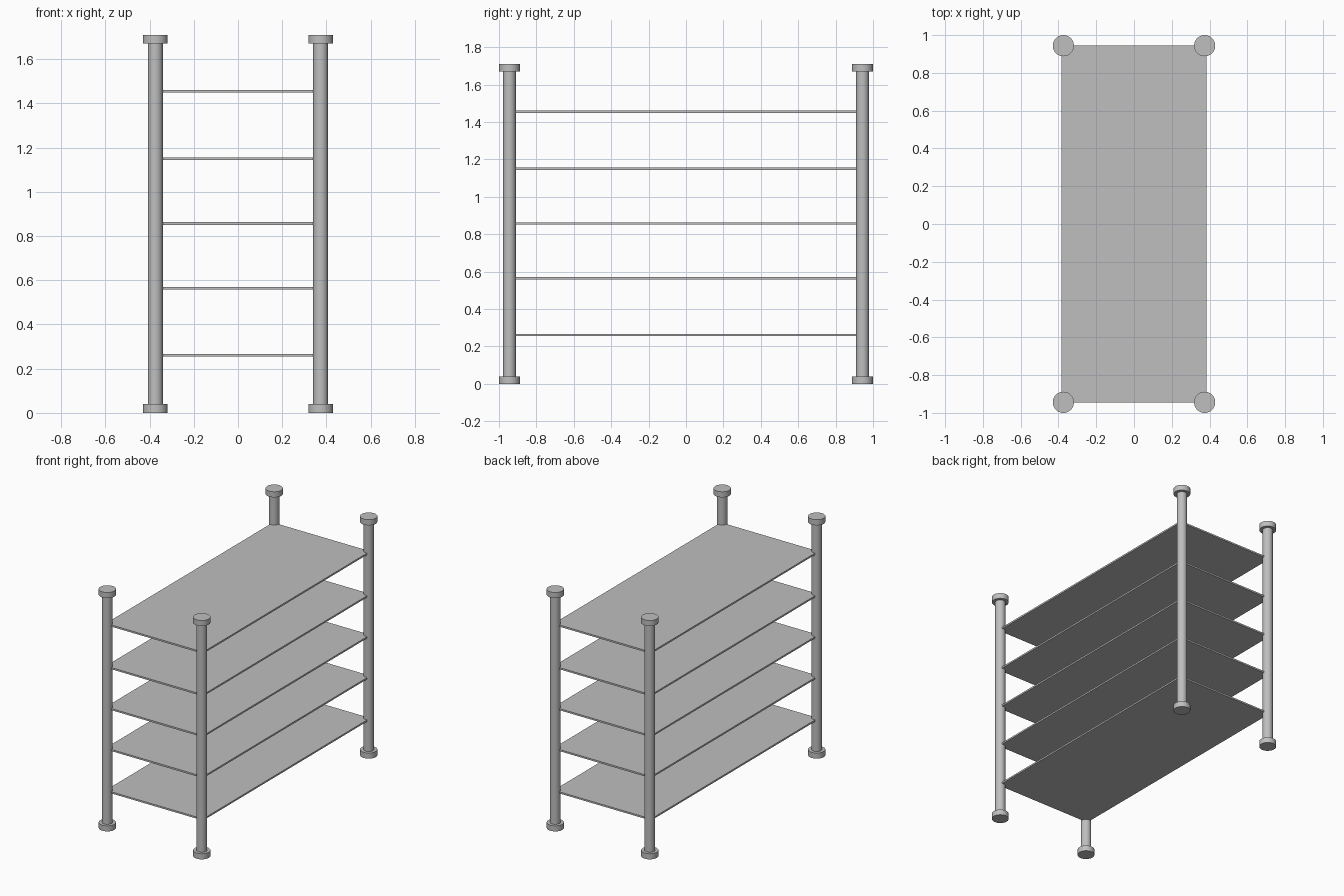
import bpy
import bmesh
from math import radians
from mathutils import Matrix

if "Cube" in bpy.data.objects:
    bpy.data.objects.remove(bpy.data.objects["Cube"], do_unlink=True)

HEIGHT, CAP_HEIGHT = 1.71, 0.04
POST_X, POST_Y = 0.374, 0.944
POST_RADIUS, CAP_RADIUS = 0.034, 0.056
SHELF_SIZE = (0.77, 1.89, 0.012)
SHELF_HEIGHTS = (0.261, 0.564, 0.857, 1.15, 1.455)

grey = bpy.data.materials.new("light_grey")
grey.use_nodes = True
colour = (0.52, 0.52, 0.52, 1)
grey.diffuse_color = colour
grey.node_tree.nodes["Principled BSDF"].inputs["Base Color"].default_value = colour


def add_object(name, bm, location):
    mesh = bpy.data.meshes.new(name)
    bm.to_mesh(mesh)
    bm.free()
    mesh.materials.append(grey)
    obj = bpy.data.objects.new(name, mesh)
    obj.location = location
    bpy.context.collection.objects.link(obj)
    return obj


def cylinder(name, radius, bottom, top, x, y):
    bm = bmesh.new()
    bmesh.ops.create_cone(bm, cap_ends=True, segments=48, radius1=radius,
                          radius2=radius, depth=top - bottom)
    obj = add_object(name, bm, (x, y, (bottom + top) / 2))
    bpy.ops.object.select_all(action="DESELECT")
    obj.select_set(True)
    bpy.context.view_layer.objects.active = obj
    bpy.ops.object.shade_smooth_by_angle(angle=radians(30))


# Four corner posts, each with a foot and a cap
for side, sx in (("left", 1), ("right", -1)):
    for end, sy in (("front", -1), ("back", 1)):
        corner = f"{end}_{side}"
        x, y = sx * POST_X, sy * POST_Y
        cylinder(f"{corner}_post", POST_RADIUS, CAP_HEIGHT, HEIGHT - CAP_HEIGHT, x, y)
        cylinder(f"{corner}_foot", CAP_RADIUS, 0, CAP_HEIGHT, x, y)
        cylinder(f"{corner}_cap", CAP_RADIUS, HEIGHT - CAP_HEIGHT, HEIGHT, x, y)

# Thin shelves reaching into the posts
for number, z in enumerate(SHELF_HEIGHTS, 1):
    bm = bmesh.new()
    bmesh.ops.create_cube(bm, size=1, matrix=Matrix.Diagonal((*SHELF_SIZE, 1)))
    add_object(f"shelf_{number}", bm, (0, 0, z))
